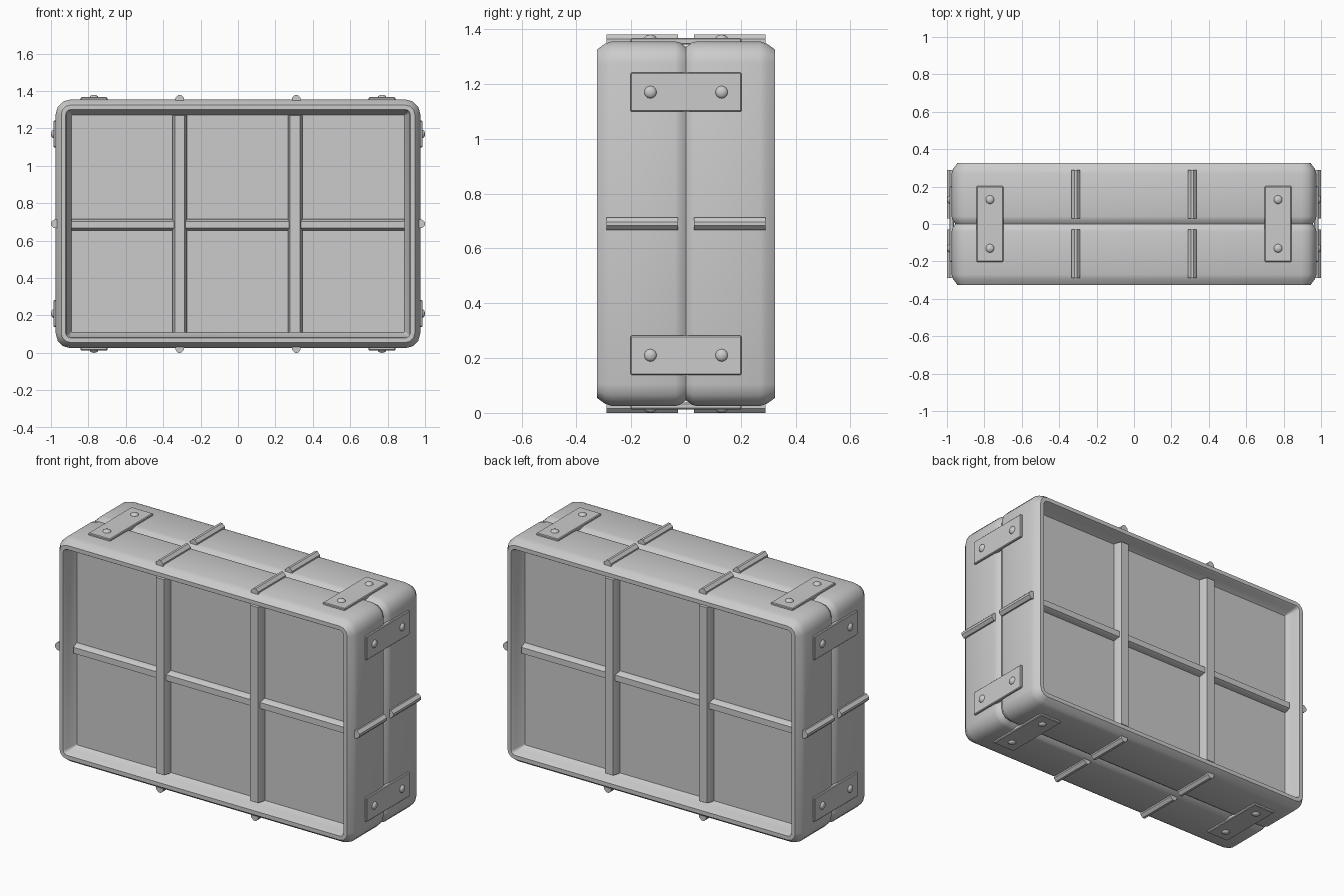
import bpy, bmesh, math
from mathutils import Matrix, Vector

cube = bpy.data.objects.get("Cube")
if cube:
    bpy.data.objects.remove(cube, do_unlink=True)

HX, HZ, MID = 0.975, 0.665, 0.69      # frame half width, half height, centre height

grey = bpy.data.materials.new("light_grey")
grey.use_nodes = True
grey.diffuse_color = (0.6, 0.6, 0.6, 1)
grey.node_tree.nodes["Principled BSDF"].inputs["Base Color"].default_value = (0.6, 0.6, 0.6, 1)


def finish(bm, name, smooth=35):
    """Turn a bmesh into a named, shaded object."""
    bmesh.ops.recalc_face_normals(bm, faces=bm.faces)
    mesh = bpy.data.meshes.new(name)
    bm.to_mesh(mesh)
    bm.free()
    mesh.materials.append(grey)
    obj = bpy.data.objects.new(name, mesh)
    bpy.context.collection.objects.link(obj)
    bpy.ops.object.select_all(action='DESELECT')
    obj.select_set(True)
    bpy.context.view_layer.objects.active = obj
    bpy.ops.object.shade_smooth_by_angle(angle=math.radians(smooth))
    return obj


def outline(inset, y, steps=3):
    """Rounded rectangle, shrunk by an inset, at depth y."""
    r = max(0.08 - inset, 0.006)
    points = []
    for k, (sx, sz) in enumerate([(1, 1), (-1, 1), (-1, -1), (1, -1)]):
        cx, cz = sx * (HX - inset - r), sz * (HZ - inset - r)
        for i in range(steps + 1):
            a = math.pi / 2 * (k + i / steps)
            points.append((cx + r * math.cos(a), y, MID + cz + r * math.sin(a)))
    return points


def prism(name, matrix, half_base, half_top, half_len, height):
    """Bar with a tapered section: length on local x, height on local z."""
    bm = bmesh.new()
    ends = []
    for x, shrink in ((-half_len, 1), (half_len, -1)):
        section = [(-half_base, -0.01), (half_base, -0.01), (half_base, height * 0.35),
                   (half_top, height), (-half_top, height), (-half_base, height * 0.35)]
        ends.append([bm.verts.new(matrix @ Vector((x, y, z))) for y, z in section])
    a, b = ends
    bm.faces.new(a)
    bm.faces.new(b)
    for i in range(len(a)):
        j = (i + 1) % len(a)
        bm.faces.new((a[i], a[j], b[j], b[i]))
    return finish(bm, name)


def frame_of(origin, length_axis, up):
    """Matrix with local x along length_axis and local z along up."""
    x, z = Vector(length_axis), Vector(up)
    m = Matrix((x, z.cross(x), z)).transposed().to_4x4()
    m.translation = origin
    return m


# Outer shell: half profile (inset, depth) mirrored about the central seam
half = [(0.02, 0.0), (0.016, 0.006), (0.004, 0.022), (0, 0.04), (0, 0.27), (0.008, 0.295),
        (0.03, 0.325), (0.054, 0.325), (0.06, 0.315), (0.064, 0.275), (0.085, 0.235)]
profile = [(d, -y) for d, y in reversed(half[1:])] + half
bm = bmesh.new()
loops = [[bm.verts.new(p) for p in outline(d, y)] for d, y in profile]
for a, b in zip(loops, loops[1:]):
    for i in range(len(a)):
        j = (i + 1) % len(a)
        bm.faces.new((a[i], a[j], b[j], b[i]))
finish(bm, "frame", 40)

# Panes and glazing bars on both faces
for side, label in ((-1, "front"), (1, "back")):
    bm = bmesh.new()
    bm.faces.new([bm.verts.new(p) for p in outline(0.08, side * 0.237)])
    pane = finish(bm, label + "_pane")
    if (pane.data.polygons[0].normal.y > 0) != (side > 0):
        pane.data.flip_normals()
    up = (0, side, 0)
    for x in (-0.312, 0.305):
        prism(label + "_vertical_bar", frame_of((x, side * 0.237, MID), (0, 0, 1), up),
              0.039, 0.026, 0.58, 0.05)
    prism(label + "_horizontal_bar", frame_of((0, side * 0.237, MID - 0.005), (1, 0, 0), up),
          0.031, 0.018, 0.89, 0.037)


def strap(name, origin, up):
    """Riveted plate lying across the seam."""
    m = frame_of(origin, (0, 1, 0), up)
    bm = bmesh.new()
    bmesh.ops.create_cube(bm, size=1, matrix=m @ Matrix.Diagonal((0.405, 0.143, 0.024, 1)))
    bmesh.ops.bevel(bm, geom=bm.edges[:], offset=0.004, segments=1, affect='EDGES')
    for y in (-0.13, 0.13):
        dome = m @ Matrix.Translation((y, 0, 0.011)) @ Matrix.Diagonal((1, 1, 0.6, 1))
        bmesh.ops.create_uvsphere(bm, u_segments=14, v_segments=8, radius=0.023, matrix=dome)
    finish(bm, name)


def ribs(name, origin, up):
    """Pair of raised ribs, one on each side of the seam."""
    for s in (-1, 1):
        centre = Vector(origin) + Vector((0, s * 0.16, 0))
        prism(name, frame_of(centre, (0, 1, 0), up), 0.023, 0.007, 0.13, 0.025)


# Straps and ribs around the four outer sides
for s in (-1, 1):
    end = "top" if s > 0 else "bottom"
    flank = "left" if s > 0 else "right"
    for t in (-1, 1):
        strap(end + "_strap", (t * 0.77, 0, MID + s * HZ), (0, 0, s))
        strap(flank + "_strap", (s * HX, 0, MID + t * 0.48), (s, 0, 0))
        ribs(end + "_rib", (t * 0.312, 0, MID + s * HZ), (0, 0, s))
    ribs(flank + "_rib", (s * HX, 0, MID), (s, 0, 0))
